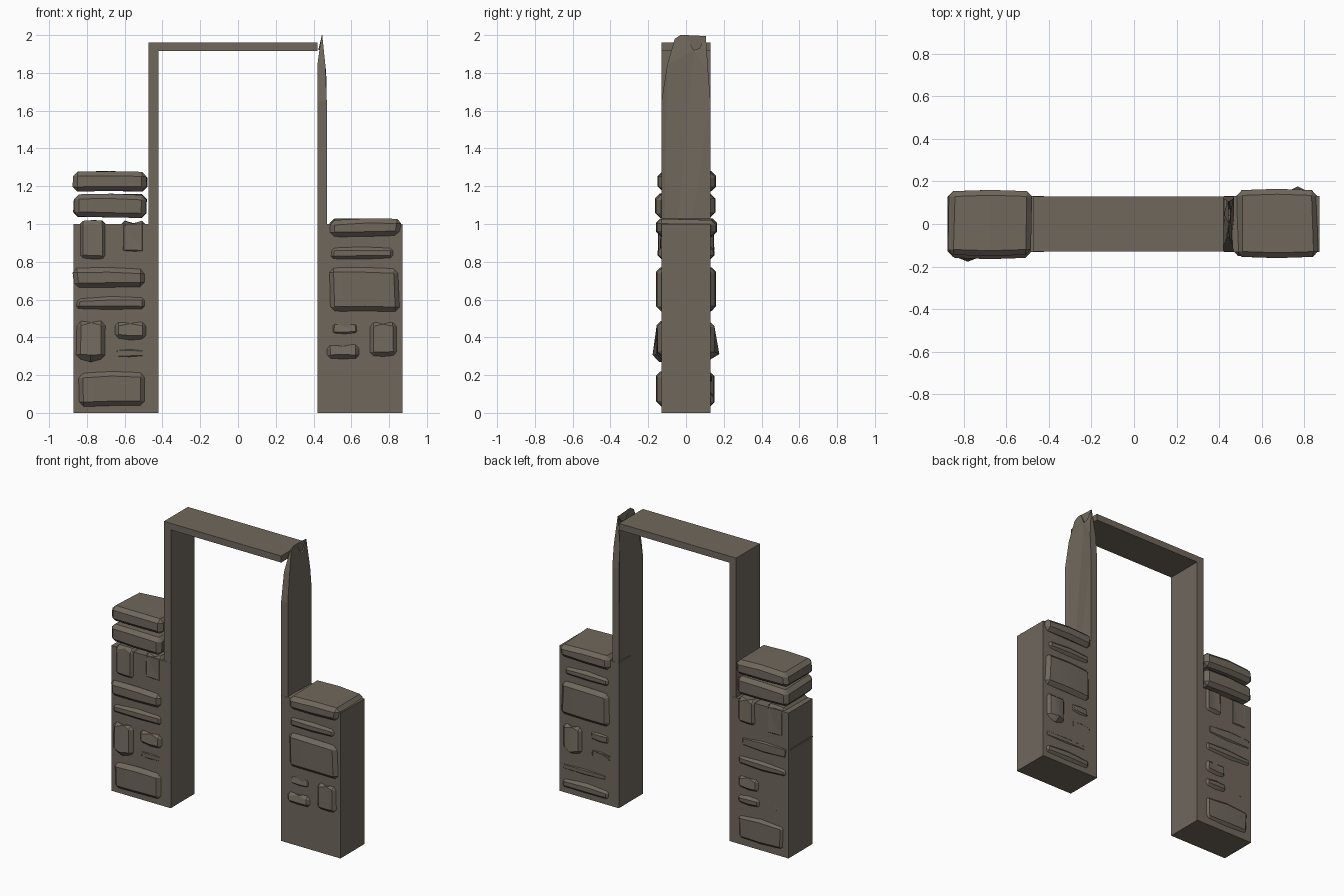
import bpy
import bmesh
import random
from mathutils import Vector

random.seed(4)
default_cube = bpy.data.objects.get("Cube")
if default_cube:
    bpy.data.objects.remove(default_cube, do_unlink=True)

# Single weathered stone colour
stone_mat = bpy.data.materials.new("weathered_stone")
stone_mat.use_nodes = True
COLOUR = (0.16, 0.137, 0.108, 1)
stone_mat.diffuse_color = COLOUR
stone_mat.node_tree.nodes["Principled BSDF"].inputs["Base Color"].default_value = COLOUR
stone_mat.node_tree.nodes["Principled BSDF"].inputs["Roughness"].default_value = 0.9


def finish(name, bm):
    """Turn a bmesh into a coloured object."""
    bmesh.ops.recalc_face_normals(bm, faces=bm.faces[:])
    mesh = bpy.data.meshes.new(name)
    bm.to_mesh(mesh)
    bm.free()
    mesh.materials.append(stone_mat)
    obj = bpy.data.objects.new(name, mesh)
    bpy.context.collection.objects.link(obj)
    return obj


def box_mesh(low, high):
    """Make a box between two opposite corners."""
    bm = bmesh.new()
    bmesh.ops.create_cube(bm, size=1)
    low, high = Vector(low), Vector(high)
    for v in bm.verts:
        v.co = (low + high) / 2 + v.co * (high - low)
    return bm


def box(name, low, high):
    return finish(name, box_mesh(low, high))


def stone(name, x0, x1, z0, z1, front, back):
    """Make an irregular chamfered stone running through the wall."""
    bm = box_mesh((x0, -front, z0), (x1, back, z1))
    height = z1 - z0
    middle = Vector(((x0 + x1) / 2, 0, (z0 + z1) / 2))
    # Slightly uneven corners
    for v in bm.verts:
        inward = middle - v.co
        v.co.x += inward.x * random.uniform(0, 0.08)
        v.co.z += inward.z * random.uniform(0, 0.25) * min(1, 0.1 / height)
    # A raised crown across the length
    along = [e for e in bm.edges
             if abs((e.verts[0].co - e.verts[1].co).x) > (x1 - x0) / 2]
    bmesh.ops.subdivide_edges(bm, edges=along, cuts=1)
    for v in bm.verts:
        if abs(v.co.x - middle.x) < (x1 - x0) / 4:
            v.co.z = z1 if v.co.z > middle.z else z0 + height * 0.04
        else:
            v.co.y *= 0.96
    sharp = [e for e in bm.edges if e.calc_face_angle(0) > 0.7]
    bmesh.ops.bevel(bm, geom=sharp, offset=min(0.025, height * 0.28),
                    segments=1, affect='EDGES', clamp_overlap=True)
    obj = finish(name, bm)
    bpy.ops.object.select_all(action='DESELECT')
    obj.select_set(True)
    bpy.context.view_layer.objects.active = obj
    bpy.ops.object.shade_smooth_by_angle(angle=0.5)


# Wall blocks on both sides
DEPTH = 0.13
for side, sign in (("right", -1), ("left", 1)):
    xs = sorted((sign * 0.422, sign * 0.872))
    box(side + "_wall", (xs[0], -DEPTH - 0.001, 0), (xs[1], DEPTH + 0.001, 1))

# Intact door post and lintel
box("intact_post", (-0.473, -DEPTH, 0), (-0.421, DEPTH, 1.96))
box("lintel", (-0.421, -DEPTH, 1.915), (0.42, DEPTH, 1.96))

# Broken door post: jagged outline, thinning toward its splintered tips
outline = [(-0.13, 0), (-0.13, 1.65), (-0.1, 1.84), (-0.06, 1.98), (-0.03, 2),
           (0, 2), (0.04, 1.92), (0.07, 1.93), (0.105, 1.995), (0.118, 1.8),
           (0.13, 1.65), (0.13, 0)]
bm = bmesh.new()
inner, outer = [], []
for y, z in outline:
    inner.append(bm.verts.new((0.42 + 0.024 * max(0, z - 1.9) / 0.1, y, z)))
    outer.append(bm.verts.new((0.47 - 0.024 * max(0, z - 1.77) / 0.23, y, z)))
bm.faces.new(inner)
bm.faces.new(outer)
for i in range(len(outline)):
    j = (i + 1) % len(outline)
    bm.faces.new((inner[i], inner[j], outer[j], outer[i]))
bmesh.ops.triangulate(bm, faces=[f for f in bm.faces if len(f.verts) > 4])
finish("broken_post", bm)

# Stones: x range, z range, reach to the front, reach to the back
right_stones = [
    (-0.88, -0.475, 1.17, 1.28, 0.15, 0.16),
    (-0.88, -0.475, 1.03, 1.16, 0.165, 0.155),
    (-0.85, -0.69, 0.8, 1.02, 0.15, 0.137),
    (-0.63, -0.48, 0.83, 1.02, 0.138, 0.15),
    (-0.88, -0.49, 0.66, 0.77, 0.16, 0.14),
    (-0.87, -0.48, 0.54, 0.62, 0.15, 0.148),
    (-0.86, -0.7, 0.28, 0.49, 0.16, 0.12),
    (-0.66, -0.48, 0.38, 0.49, 0.155, 0.15),
    (-0.66, -0.48, 0.28, 0.35, 0.137, 0.15),
    (-0.85, -0.48, 0.03, 0.22, 0.16, 0.15),
]
left_stones = [
    (0.47, 0.87, 0.93, 1.03, 0.16, 0.165),
    (0.48, 0.84, 0.81, 0.88, 0.15, 0.15),
    (0.48, 0.86, 0.53, 0.77, 0.16, 0.16),
    (0.48, 0.65, 0.4, 0.49, 0.142, 0.142),
    (0.46, 0.65, 0.28, 0.37, 0.155, 0.137),
    (0.69, 0.85, 0.29, 0.49, 0.155, 0.155),
    (0.5, 0.86, 0.15, 0.21, 0.12, 0.138),
    (0.48, 0.86, 0.03, 0.11, 0.12, 0.15),
]
for side, stones in (("right", right_stones), ("left", left_stones)):
    for number, sizes in enumerate(stones, 1):
        stone(f"{side}_stone_{number}", *sizes)
